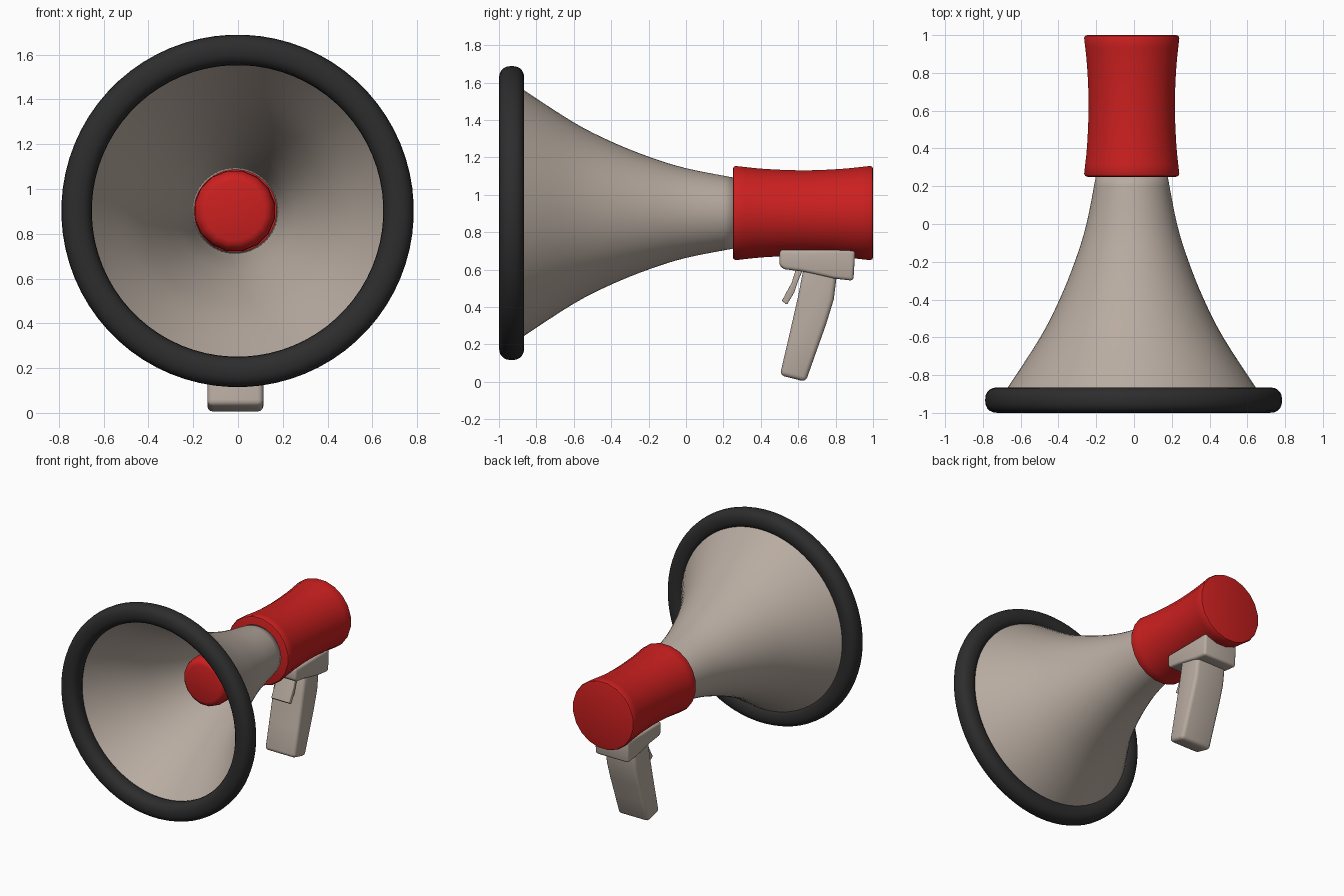
import bpy, bmesh, math
from mathutils import Vector

if "Cube" in bpy.data.objects:
    bpy.data.objects.remove(bpy.data.objects["Cube"])

def material(name, rgb):
    m = bpy.data.materials.new(name)
    m.diffuse_color = (*rgb, 1)
    m.use_nodes = True
    m.node_tree.nodes["Principled BSDF"].inputs["Base Color"].default_value = m.diffuse_color
    return m

BEIGE = material("warm beige", (0.48, 0.41, 0.355))
RED = material("bright red", (0.60, 0.014, 0.014))
DARK = material("dark rubber", (0.026, 0.026, 0.027))
CX, CZ = -0.012, 0.902          # axis of the horn

def finish(name, bm, mat, angle=40):
    bmesh.ops.recalc_face_normals(bm, faces=bm.faces)
    me = bpy.data.meshes.new(name)
    bm.to_mesh(me)
    bm.free()
    me.materials.append(mat)
    ob = bpy.data.objects.new(name, me)
    bpy.context.collection.objects.link(ob)
    bpy.ops.object.select_all(action='DESELECT')
    ob.select_set(True)
    bpy.context.view_layer.objects.active = ob
    bpy.ops.object.shade_smooth_by_angle(angle=math.radians(angle))
    return ob

def lathe(name, profile, sides, mat, cx=CX, closed=False, caps=False):
    """Spin (y, radius) points round the horn axis."""
    bm = bmesh.new()
    rings = []
    for y, r in profile:
        ring = []
        for i in range(sides):
            a = 2 * math.pi * (i + 0.5) / sides + math.pi / 2
            ring.append(bm.verts.new((cx + r * math.cos(a), y, CZ + r * math.sin(a))))
        rings.append(ring)
    pairs = list(zip(rings, rings[1:])) + ([(rings[-1], rings[0])] if closed else [])
    for a, b in pairs:
        for i in range(sides):
            j = (i + 1) % sides
            bm.faces.new((a[i], a[j], b[j], b[i]))
    if caps:
        bm.faces.new(rings[0])
        bm.faces.new(rings[-1])
    return finish(name, bm, mat)

def slab(name, outline, half_width, mat, bevel):
    """Extrude a (y, z) outline sideways and round its edges."""
    bm = bmesh.new()
    f = bm.faces.new([bm.verts.new((CX - half_width, y, z)) for y, z in outline])
    ext = bmesh.ops.extrude_face_region(bm, geom=[f])
    vs = [v for v in ext["geom"] if isinstance(v, bmesh.types.BMVert)]
    bmesh.ops.translate(bm, verts=vs, vec=(2 * half_width, 0, 0))
    sharp = [e for e in bm.edges if e.calc_face_angle(0) is not None
             and abs(e.calc_face_angle(0)) > math.radians(30)]
    bmesh.ops.bevel(bm, geom=sharp, offset=bevel, segments=3, profile=0.5,
                    affect='EDGES', clamp_overlap=True)
    return finish(name, bm, mat)

def smooth_curve(pts, steps):
    """Catmull-Rom curve through the points."""
    p = [Vector(q) for q in pts]
    p = [2 * p[0] - p[1]] + p + [2 * p[-1] - p[-2]]
    out = []
    for i in range(1, len(p) - 2):
        for s in range(steps):
            t = s / steps
            a, b, c, d = p[i - 1:i + 3]
            out.append(0.5 * (2 * b + (c - a) * t + (2 * a - 5 * b + 4 * c - d) * t ** 2
                              + (3 * b - a - 3 * c + d) * t ** 3))
    return out + [p[-2]]

# flared horn
horn = lathe("horn", smooth_curve([(-0.92, 0.693), (-0.865, 0.657), (-0.6, 0.485), (-0.4, 0.383),
                                   (-0.2, 0.302), (0.0, 0.24), (0.27, 0.187)], 4), 64, BEIGE)
thick = horn.modifiers.new("wall", 'SOLIDIFY')
thick.thickness = 0.006

# rubber rim, a rounded square section
def power(v):
    return math.copysign(abs(v) ** 0.85, v)
rim = [(-0.9325 + 0.0675 * power(math.sin(t)), 0.719 + 0.068 * power(math.cos(t)))
       for t in [2 * math.pi * k / 20 for k in range(20)]]
lathe("rubber_rim", rim, 72, DARK, cx=-0.002, closed=True)

# red rear body with a slight waist
waist = smooth_curve([(0.265, 0.255), (0.42, 0.239), (0.63, 0.231), (0.83, 0.239), (0.985, 0.255)], 3)
lathe("rear_body", [(0.25, 0.238), (0.254, 0.249)] + [tuple(p) for p in waist]
      + [(0.996, 0.25), (1.0, 0.238)], 20, RED, caps=True)

# red sound plug inside the horn
lathe("inner_plug", [(-0.395, 0.135), (-0.388, 0.155), (-0.37, 0.172), (-0.34, 0.181), (0.1, 0.183)],
      16, RED, cx=-0.015, caps=True)

# bracket, grip and trigger
slab("grip_bracket", [(0.50, 0.705), (0.50, 0.62), (0.525, 0.602), (0.62, 0.59), (0.79, 0.552),
                      (0.895, 0.54), (0.905, 0.705)], 0.138, BEIGE, 0.018)
slab("grip", [(0.635, 0.64), (0.60, 0.46), (0.55, 0.24), (0.502, 0.035), (0.64, 0.0),
              (0.70, 0.17), (0.75, 0.31), (0.79, 0.44), (0.815, 0.64)], 0.125, BEIGE, 0.025)
slab("trigger", [(0.59, 0.61), (0.565, 0.53), (0.512, 0.432), (0.54, 0.412), (0.58, 0.48),
                 (0.60, 0.54), (0.63, 0.61)], 0.075, BEIGE, 0.006)
